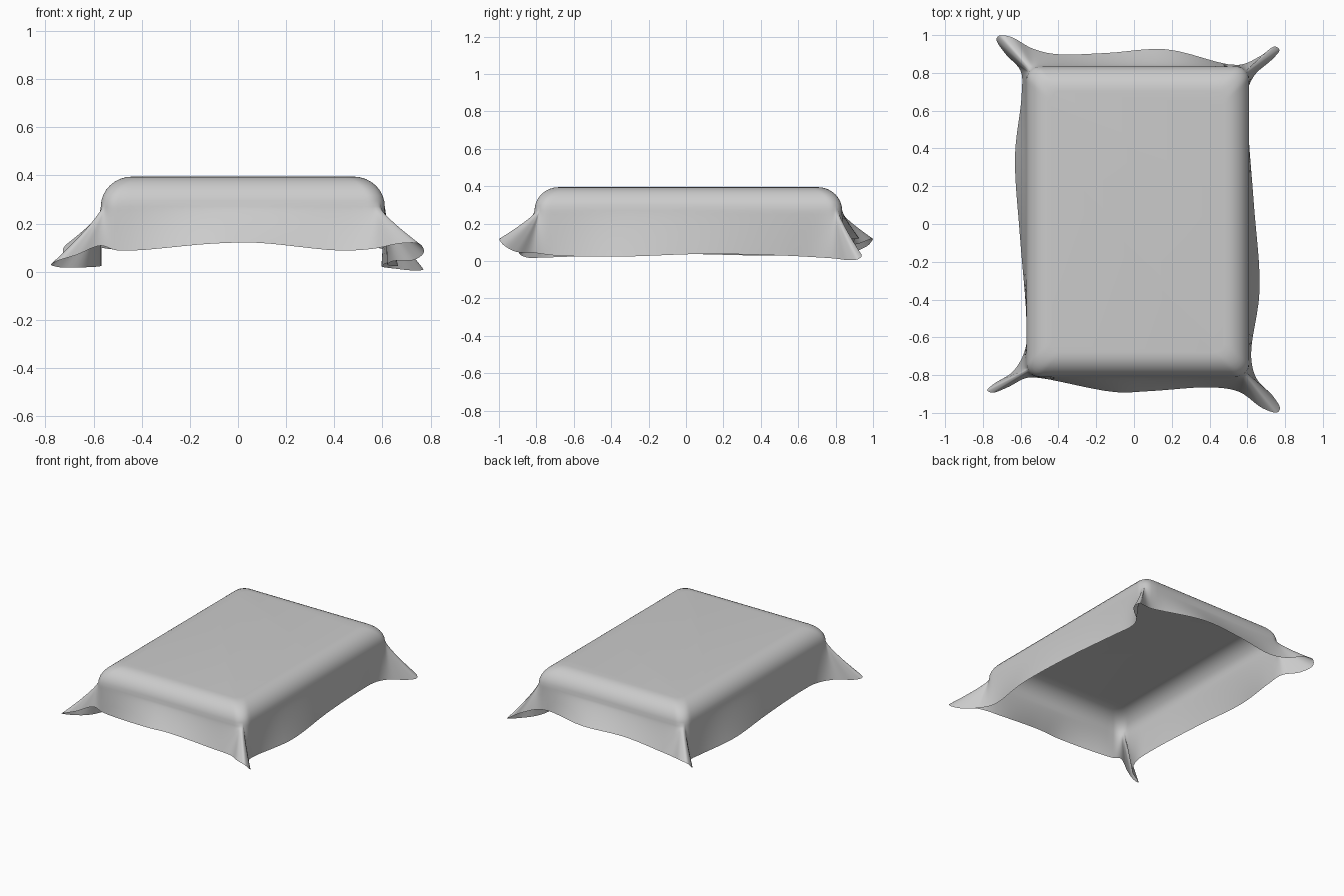
import bpy, bmesh, math
from mathutils import Vector

if "Cube" in bpy.data.objects:
    bpy.data.objects.remove(bpy.data.objects["Cube"])

TOP, SHOULDER = 0.395, 0.27
X0, X1, Y0, Y1, R = -0.57, 0.61, -0.81, 0.835, 0.07   # hidden box under the cloth
CX, CY = (X0 + X1) / 2, (Y0 + Y1) / 2

# hem of the cloth, counter-clockwise from the front left
HEM = [
    (-0.50, -0.815, 0.088), (-0.10, -0.89, 0.117), (0.08, -0.885, 0.12), (0.42, -0.865, 0.088),
    # front right ear
    (0.56, -0.89, 0.095), (0.68, -0.975, 0.118), (0.755, -0.998, 0.115), (0.773, -0.975, 0.085),
    (0.735, -0.91, 0.05), (0.65, -0.82, 0.045), (0.62, -0.70, 0.03),
    # right side
    (0.665, -0.35, 0.024), (0.635, 0.10, 0.038), (0.605, 0.50, 0.03), (0.60, 0.70, 0.02),
    # back right ear
    (0.64, 0.79, 0.014), (0.73, 0.87, 0.005), (0.77, 0.92, 0.01), (0.745, 0.94, 0.03),
    (0.67, 0.89, 0.07), (0.55, 0.842, 0.105),
    # back side
    (0.17, 0.925, 0.12), (-0.15, 0.905, 0.12), (-0.42, 0.90, 0.09),
    # back left ear
    (-0.54, 0.93, 0.095), (-0.65, 0.99, 0.118), (-0.71, 0.998, 0.115), (-0.728, 0.975, 0.085),
    (-0.68, 0.90, 0.05), (-0.60, 0.81, 0.04), (-0.595, 0.68, 0.03),
    # left side
    (-0.63, 0.36, 0.03), (-0.605, -0.05, 0.038), (-0.57, -0.50, 0.028), (-0.575, -0.66, 0.022),
    # front left ear
    (-0.64, -0.78, 0.018), (-0.74, -0.845, 0.018), (-0.777, -0.88, 0.03), (-0.75, -0.893, 0.045),
    (-0.67, -0.865, 0.07), (-0.57, -0.815, 0.108),
]


def spline(points, steps):
    """Closed smooth curve through the points (centripetal)."""
    P = [Vector(p) for p in points]
    n, out = len(P), []
    for i in range(n):
        a, b, c, d = P[i - 1], P[i], P[(i + 1) % n], P[(i + 2) % n]
        t1 = (b - a).length ** 0.5
        t2 = t1 + (c - b).length ** 0.5
        t3 = t2 + (d - c).length ** 0.5
        for k in range(steps):
            t = t1 + (t2 - t1) * k / steps
            A = a.lerp(b, t / t1)
            B = b.lerp(c, (t - t1) / (t2 - t1))
            C = c.lerp(d, (t - t2) / (t3 - t2))
            D, E = A.lerp(B, t / t2), B.lerp(C, (t - t1) / (t3 - t1))
            out.append(D.lerp(E, (t - t1) / (t2 - t1)))
    return out


def shoulder_point(h):
    """Where a hem point hangs from on the rounded box outline."""
    core = Vector((min(max(h.x, X0 + R), X1 - R), min(max(h.y, Y0 + R), Y1 - R), 0))
    out = Vector((h.x, h.y, 0)) - core
    p = core + out.normalized() * R
    p.z = SHOULDER
    return p


hem = spline(HEM, 6)
shoulder = [shoulder_point(h) for h in hem]
rings = []

# rounded upper edge
for k in range(9):
    a = math.pi / 2 * k / 8
    inset = 0.13 * (1 - math.sin(a))
    z = SHOULDER + (TOP - SHOULDER) * math.cos(a)
    sx, sy = 1 - inset / (X1 - CX), 1 - inset / (Y1 - CY)
    rings.append([Vector((CX + (p.x - CX) * sx, CY + (p.y - CY) * sy, z)) for p in shoulder])

# hanging sides and corner ears
for k in range(1, 13):
    t = k / 12
    e = t ** 1.2
    rings.append([Vector((s.x + (h.x - s.x) * e, s.y + (h.y - s.y) * e, s.z + (h.z - s.z) * t))
                  for s, h in zip(shoulder, hem)])

bm = bmesh.new()
loops = [[bm.verts.new(p) for p in ring] for ring in rings]
n = len(hem)
bm.faces.new(loops[0])                                   # flat top
for up, low in zip(loops, loops[1:]):
    for i in range(n):
        j = (i + 1) % n
        bm.faces.new((up[i], low[i], low[j], up[j]))
bm.normal_update()
mesh = bpy.data.meshes.new("draped_cloth")
bm.to_mesh(mesh)
bm.free()
cloth = bpy.data.objects.new("draped_cloth", mesh)
bpy.context.collection.objects.link(cloth)
for f in mesh.polygons:
    f.use_smooth = True
